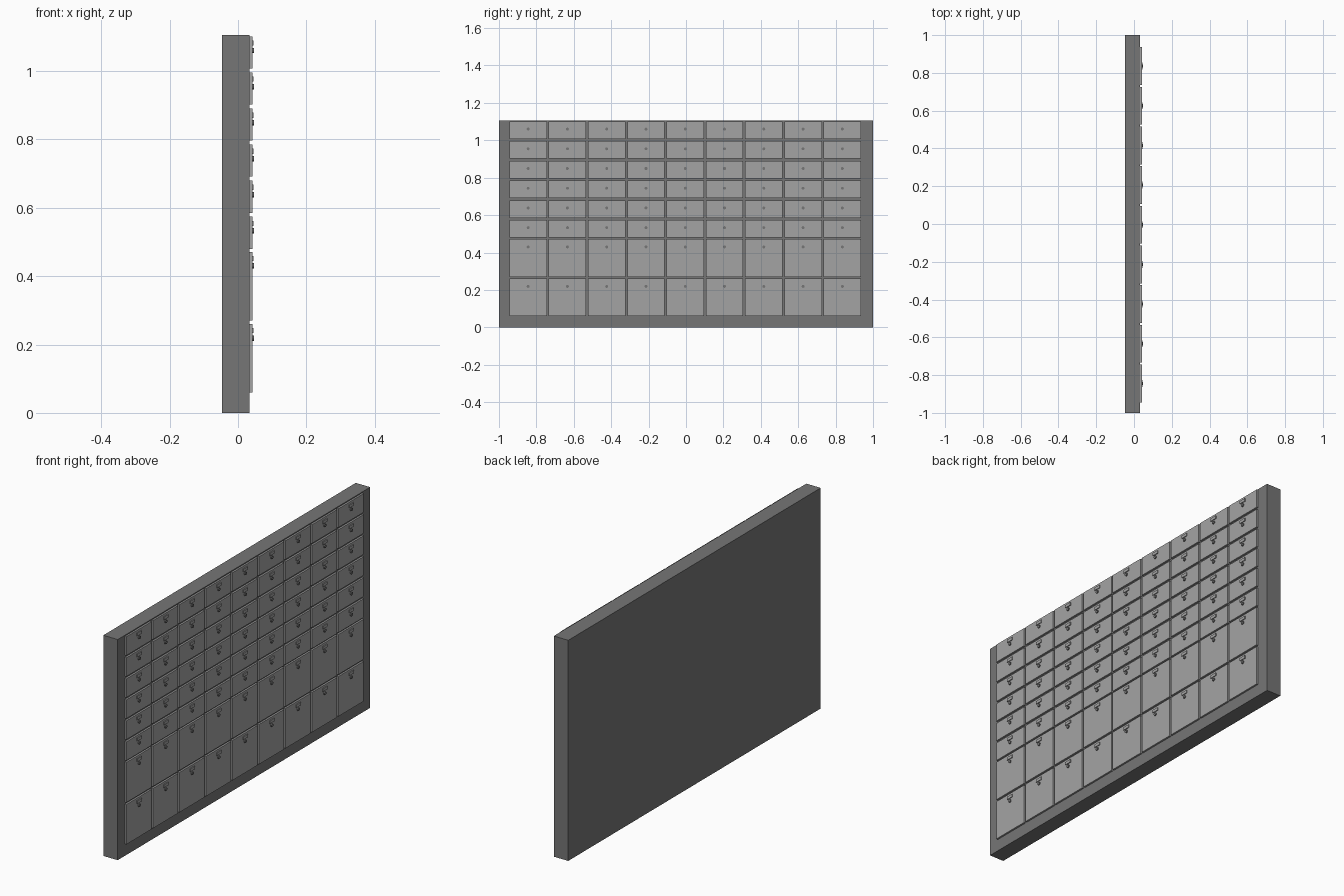
import bpy, bmesh, math
from mathutils import Matrix, Vector

if "Cube" in bpy.data.objects:
    bpy.data.objects.remove(bpy.data.objects["Cube"])


def material(name, grey):
    m = bpy.data.materials.new(name)
    m.diffuse_color = (grey, grey, grey, 1)
    m.use_nodes = True
    m.node_tree.nodes["Principled BSDF"].inputs["Base Color"].default_value = m.diffuse_color
    return m


dark = material("dark grey", 0.18)
light = material("light grey", 0.37)


def add_box(bm, lo, hi):
    lo, hi = Vector(lo), Vector(hi)
    size = hi - lo
    mat = Matrix.Translation((lo + hi) / 2) @ Matrix.Diagonal((*size, 1))
    bmesh.ops.create_cube(bm, size=1, matrix=mat)


def finish(bm, name, mat):
    me = bpy.data.meshes.new(name)
    bm.to_mesh(me)
    bm.free()
    me.materials.append(mat)
    ob = bpy.data.objects.new(name, me)
    bpy.context.collection.objects.link(ob)


BACK, FACE, DOOR, FRONT = -0.047, 0.033, 0.042, 0.047
# door rows as (bottom, top): six small rows above two tall ones
rows = [(0.06, 0.26), (0.27, 0.471)]
rows += [(0.48 + 0.1054 * i, 0.574 + 0.1054 * i) for i in range(6)]
columns = [-0.844 + 0.21 * i for i in range(9)]

# cabinet body
bm = bmesh.new()
add_box(bm, (BACK, -1, 0), (FACE, 1, 1.106))
finish(bm, "cabinet_body", dark)

# doors, small plates and round locks
doors, plates, locks = bmesh.new(), bmesh.new(), bmesh.new()
for z0, z1 in rows:
    for y in columns:
        add_box(doors, (FACE - 0.002, y - 0.1, z0), (DOOR, y + 0.1, z1))
        add_box(plates, (DOOR - 0.001, y - 0.018, z1 - 0.027),
                (FRONT - 0.001, y + 0.018, z1 - 0.012))
        mat = Matrix.Translation(((DOOR + FRONT) / 2, y, z1 - 0.041))
        bmesh.ops.create_cone(locks, cap_ends=True, segments=12,
                              radius1=0.008, radius2=0.008, depth=FRONT - DOOR,
                              matrix=mat @ Matrix.Rotation(math.pi / 2, 4, 'Y'))
finish(doors, "doors", light)
finish(plates, "number_plates", light)
finish(locks, "locks", dark)
